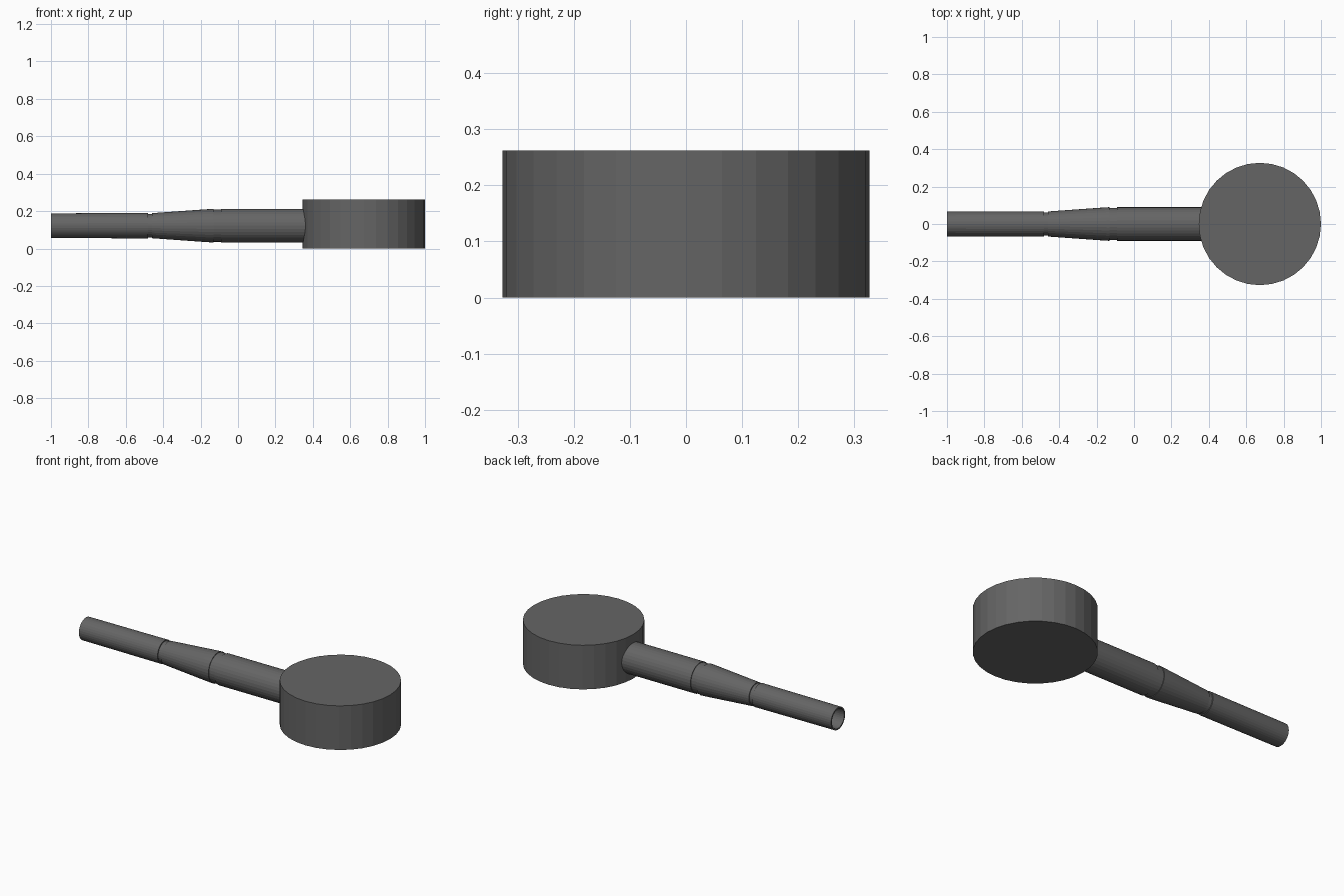
import bpy, bmesh, math

if "Cube" in bpy.data.objects:
    bpy.data.objects.remove(bpy.data.objects["Cube"])

SIDES = 32
AXIS_Z = 0.122

grey = bpy.data.materials.new("dark_grey")
grey.diffuse_color = (0.13, 0.13, 0.13, 1)
grey.use_nodes = True
grey.node_tree.nodes["Principled BSDF"].inputs["Base Color"].default_value = grey.diffuse_color


def finish(name, bm):
    bmesh.ops.recalc_face_normals(bm, faces=bm.faces)
    mesh = bpy.data.meshes.new(name)
    bm.to_mesh(mesh)
    bm.free()
    mesh.materials.append(grey)
    obj = bpy.data.objects.new(name, mesh)
    bpy.context.collection.objects.link(obj)
    return obj


def lathe_x(name, profile):
    """Revolve (x, radius) points around the handle axis; radius 0 closes an end."""
    bm = bmesh.new()
    verts = [bm.verts.new((x, 0, AXIS_Z + r)) for x, r in profile]
    edges = [bm.edges.new(pair) for pair in zip(verts, verts[1:])]
    bmesh.ops.spin(bm, geom=verts + edges, cent=(0, 0, AXIS_Z), axis=(1, 0, 0),
                   angle=math.tau, steps=SIDES, use_duplicate=False)
    bmesh.ops.remove_doubles(bm, verts=bm.verts, dist=0.0001)
    return finish(name, bm)


# Round closed head
bm = bmesh.new()
bmesh.ops.create_cone(bm, cap_ends=True, segments=SIDES, radius1=0.327, radius2=0.327, depth=0.262)
bmesh.ops.translate(bm, verts=bm.verts, vec=(0.673, 0, 0.131))
finish("drum_head", bm)

# Thick straight part of the handle, running into the head
lathe_x("handle_socket", [(-0.092, 0), (-0.092, 0.09), (0.40, 0.09), (0.40, 0)])

# Narrow neck ring in the groove
lathe_x("neck_ring", [(-0.135, 0), (-0.135, 0.086), (-0.09, 0.086), (-0.09, 0)])

# Tapered middle section
lathe_x("handle_taper", [(-0.46, 0), (-0.46, 0.067), (-0.18, 0.087), (-0.132, 0.09), (-0.132, 0)])

# Small groove between taper and grip
lathe_x("grip_groove", [(-0.49, 0), (-0.49, 0.062), (-0.45, 0.062), (-0.45, 0)])

# Grip tube, open and hollow at its far end
lathe_x("grip_tube", [(-0.482, 0), (-0.482, 0.068), (-0.72, 0.067), (-1.0, 0.066),
                      (-1.0, 0.058), (-0.52, 0.058), (-0.52, 0)])
